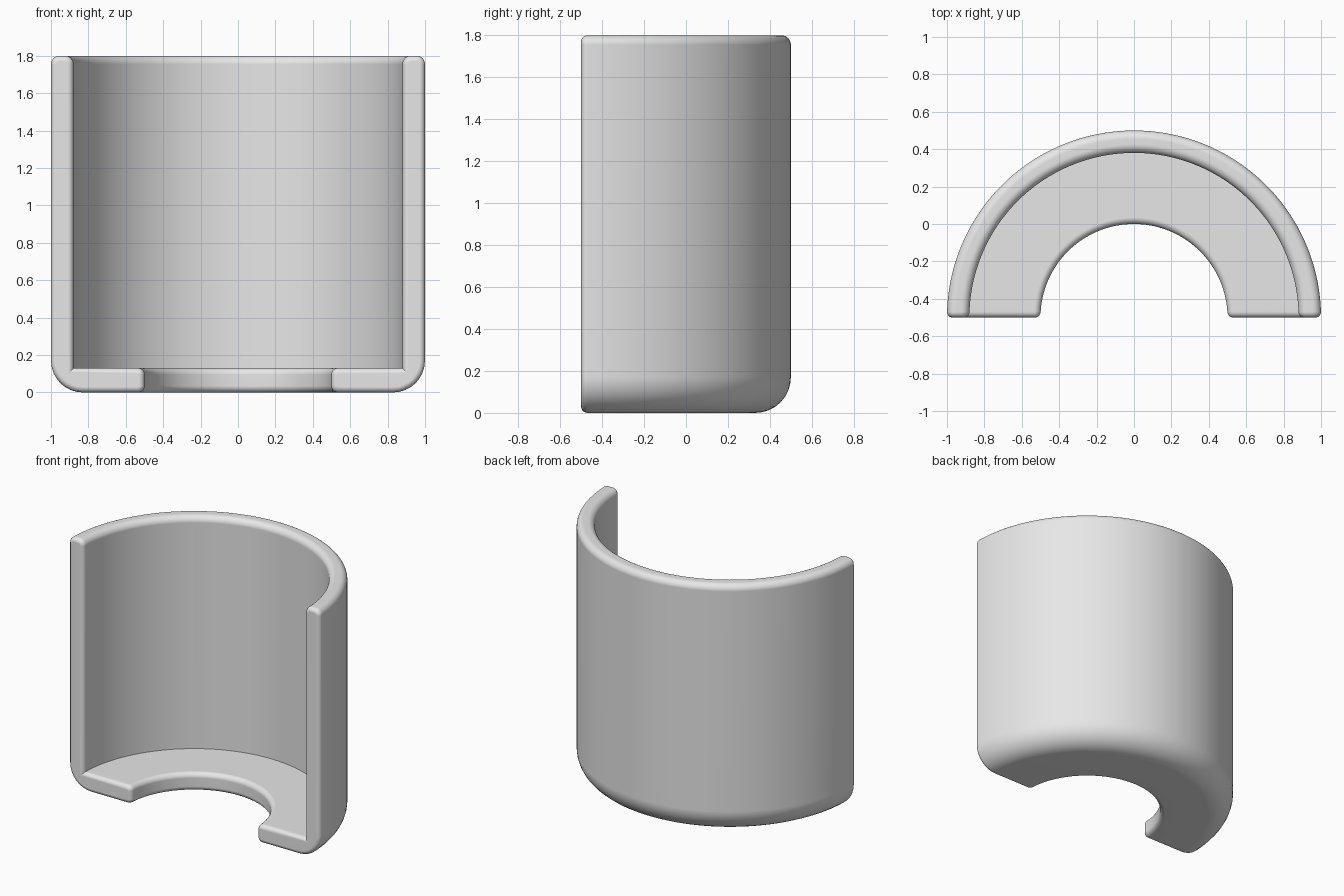
import bpy
import bmesh
from math import sin, cos, asin, sqrt, pi

cube = bpy.data.objects.get("Cube")
if cube:
    bpy.data.objects.remove(cube, do_unlink=True)

# Dimensions of the half cup
OUTER, INNER, HOLE = 1.0, 0.88, 0.5
HEIGHT, FLOOR = 1.8, 0.13
EDGE = 0.03          # rounding of the cut faces
BACK_SHIFT = -0.5    # position of the axis in y
ARC_STEPS, SWEEP_STEPS, EDGE_STEPS = 8, 96, 6


def profile(inset):
    """Rounded L-shaped wall and floor section, shrunk by inset."""
    corners = [  # radius, height, rounding, inward directions, start angle
        (OUTER, 0, 0.17, -1, 1, -pi / 2),
        (OUTER, HEIGHT, 0.045, -1, -1, 0),
        (INNER, HEIGHT, 0.045, 1, -1, pi / 2),
        None,
        (HOLE, FLOOR, 0.035, 1, -1, pi / 2),
        (HOLE, 0, 0.035, 1, 1, pi),
    ]
    points = []
    for corner in corners:
        if corner is None:  # sharp inside corner between wall and floor
            points.append((INNER + inset, FLOOR - inset))
            continue
        r, z, rounding, dr, dz, start = corner
        for i in range(ARC_STEPS + 1):
            a = start + pi / 2 * i / ARC_STEPS
            points.append((r + dr * rounding + (rounding - inset) * cos(a),
                           z + dz * rounding + (rounding - inset) * sin(a)))
    return points


# Rounded sections growing out of one cut face
sections = []
for i in range(EDGE_STEPS + 1):
    t = pi / 2 * i / EDGE_STEPS
    depth = EDGE * (1 - cos(t))
    sections.append([(sqrt(r * r - depth * depth), depth, z)
                     for r, z in profile(EDGE * (1 - sin(t)))])
far_end = [[(-x, y, z) for x, y, z in s] for s in reversed(sections)]

# Sweep of the full section around the axis
full = profile(0)
for i in range(1, SWEEP_STEPS):
    ring = []
    for r, z in full:
        start = asin(EDGE / r)
        a = start + (pi - 2 * start) * i / SWEEP_STEPS
        ring.append((r * cos(a), r * sin(a), z))
    sections.append(ring)
sections += far_end

# Skin the sections and cap both ends
bm = bmesh.new()
rings = [[bm.verts.new((x, y + BACK_SHIFT, z)) for x, y, z in s] for s in sections]
for a, b in zip(rings, rings[1:]):
    for i in range(len(a)):
        j = (i + 1) % len(a)
        bm.faces.new((a[i], a[j], b[j], b[i]))
bm.faces.new(rings[0])
bm.faces.new(rings[-1])
bmesh.ops.recalc_face_normals(bm, faces=bm.faces)
mesh = bpy.data.meshes.new("half_cup_shell")
bm.to_mesh(mesh)
bm.free()

# Plain grey surface
grey = bpy.data.materials.new("light_grey")
grey.use_nodes = True
grey.diffuse_color = (0.8, 0.8, 0.8, 1)
grey.node_tree.nodes["Principled BSDF"].inputs["Base Color"].default_value = (0.8, 0.8, 0.8, 1)
mesh.materials.append(grey)

shell = bpy.data.objects.new("half_cup_shell", mesh)
bpy.context.collection.objects.link(shell)
bpy.ops.object.select_all(action="DESELECT")
shell.select_set(True)
bpy.context.view_layer.objects.active = shell
bpy.ops.object.shade_smooth_by_angle(angle=pi / 6)
weighted = shell.modifiers.new("even_shading", "WEIGHTED_NORMAL")
weighted.keep_sharp = True
